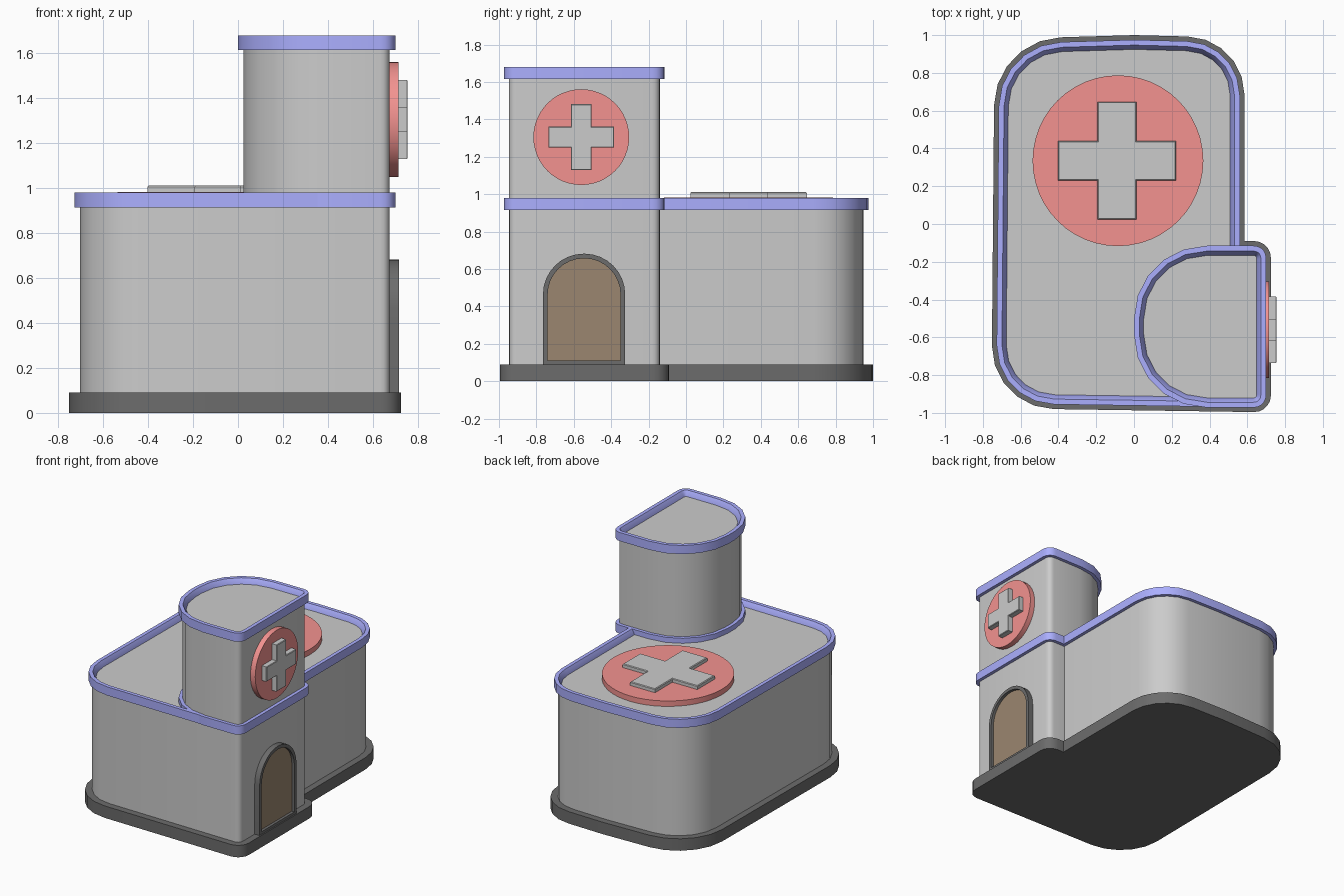
import bpy, bmesh, math
from mathutils import Vector, Matrix

if "Cube" in bpy.data.objects:
    bpy.data.objects.remove(bpy.data.objects["Cube"])


def material(name, rgb):
    m = bpy.data.materials.new(name)
    m.diffuse_color = (*rgb, 1)
    m.use_nodes = True
    m.node_tree.nodes["Principled BSDF"].inputs["Base Color"].default_value = m.diffuse_color
    return m


BLUE = material("blue_trim", (0.41, 0.43, 1.0))
RED = material("red_sign", (0.9, 0.29, 0.28))
BLACK = material("dark_stone", (0.15, 0.15, 0.15))
BROWN = material("brown_wood", (0.33, 0.24, 0.16))


def outline(corners, segs=5):
    """Counter-clockwise polygon with each corner (x, y, radius) rounded."""
    pts = []
    for i, (x, y, r) in enumerate(corners):
        p = Vector((x, y))
        if r == 0:
            pts.append(p)
            continue
        a = p + (Vector(corners[i - 1][:2]) - p).normalized() * r
        b = p + (Vector(corners[(i + 1) % len(corners)][:2]) - p).normalized() * r
        ha, hb = a.lerp(p, 0.552), b.lerp(p, 0.552)
        for k in range(segs + 1):
            t = k / segs
            s = 1 - t
            pts.append(a * s**3 + ha * 3 * s * s * t + hb * 3 * s * t * t + b * t**3)
    return pts


def inset(pts, d):
    """Move every edge of a polygon inwards by d."""
    out = []
    for i, p in enumerate(pts):
        e1 = (p - pts[i - 1]).normalized()
        e2 = (pts[(i + 1) % len(pts)] - p).normalized()
        n1, n2 = Vector((-e1.y, e1.x)), Vector((-e2.y, e2.x))
        out.append(p + (n1 + n2) * d / (1 + n1.dot(n2)))
    return out


def loft(name, pts, profile, mat=None, ring=False, matrix=None):
    """Sweep (inset, height) profile around an outline; capped, or a closed ring."""
    bm = bmesh.new()
    loops = [[bm.verts.new((p.x, p.y, z)) for p in inset(pts, d)] for d, z in profile]
    n = len(pts)
    pairs = list(zip(loops, loops[1:]))
    if ring:
        pairs.append((loops[-1], loops[0]))
    for lo, hi in pairs:
        for i in range(n):
            j = (i + 1) % n
            bm.faces.new((lo[i], lo[j], hi[j], hi[i]))
    if not ring:
        bm.faces.new(loops[0][::-1])
        bm.faces.new(loops[-1])
    if matrix:
        bm.transform(matrix)
    bmesh.ops.recalc_face_normals(bm, faces=bm.faces)
    me = bpy.data.meshes.new(name)
    bm.to_mesh(me)
    bm.free()
    ob = bpy.data.objects.new(name, me)
    bpy.context.collection.objects.link(ob)
    if mat:
        me.materials.append(mat)
    bpy.ops.object.select_all(action='DESELECT')
    ob.select_set(True)
    bpy.context.view_layer.objects.active = ob
    bpy.ops.object.shade_smooth_by_angle(angle=math.radians(32))
    return ob


def trim(name, pts, top):
    """Overhanging parapet with a sloped inner edge."""
    loft(name, pts, [(0.025, top - 0.065), (0.025, top), (0.053, top),
                     (0.077, top - 0.04), (0.077, top - 0.065)], BLUE, ring=True)


def circle(cx, cy, r, n=48):
    return [Vector((cx + r * math.cos(2 * math.pi * i / n),
                    cy + r * math.sin(2 * math.pi * i / n))) for i in range(n)]


def cross(cx, cy, a, w):
    quarter = [(a, -w), (a, w), (w, w)]
    pts = []
    for k in range(4):
        rot = Matrix.Rotation(k * math.pi / 2, 2)
        pts += [rot @ Vector(q) + Vector((cx, cy)) for q in quarter]
    return pts


# Footprints: whole building, and the rounded tower
site = outline([(-0.755, -0.975, 0.33), (0.725, -0.997, 0.09), (0.725, -0.09, 0.09),
                (0.585, -0.09, 0), (0.585, 0.985, 0.3), (0, 1.0, 0), (-0.738, 0.978, 0.35)])
tower = outline([(-0.025, -0.997, 0.41), (0.725, -0.997, 0.09),
                 (0.725, -0.09, 0.09), (-0.025, -0.09, 0.41)])

# Plinth, walls and trims
loft("plinth", site, [(0, 0), (0, 0.09)], BLACK)
loft("main_walls", site, [(0.05, 0.08), (0.05, 0.942)])
trim("main_roof_trim", site, 0.98)
loft("tower_walls", tower, [(0.05, 0.925), (0.05, 1.642)])
trim("tower_foot_trim", tower, 0.98)
trim("tower_roof_trim", tower, 1.68)

# Roof sign
loft("roof_sign_disc", circle(-0.085, 0.335, 0.452), [(0, 0.93), (0, 0.983)], RED)
loft("roof_sign_cross", cross(-0.09, 0.335, 0.312, 0.104),
     [(0, 0.97), (0, 1.006), (0.005, 1.011)])

# Parts on the right wall: local x, y, z become world y, z, x
side = Matrix(((0, 0, 1, 0), (1, 0, 0, 0), (0, 1, 0, 0), (0, 0, 0, 1)))
loft("wall_sign_disc", circle(-0.56, 1.305, 0.256), [(0, 0.66), (0, 0.715)], RED, matrix=side)
loft("wall_sign_cross", cross(-0.56, 1.305, 0.176, 0.056),
     [(0, 0.70), (0, 0.751), (0.004, 0.755)], matrix=side)

# Arched door
arch = outline([(-0.765, 0.085, 0), (-0.325, 0.085, 0),
                (-0.325, 0.682, 0.219), (-0.765, 0.682, 0.219)], 8)
loft("door_frame", arch, [(0, 0.66), (0, 0.716), (0.025, 0.716), (0.025, 0.66)],
     BLACK, ring=True, matrix=side)
loft("door_panel", arch, [(0.02, 0.66), (0.02, 0.695)], BROWN, matrix=side)
